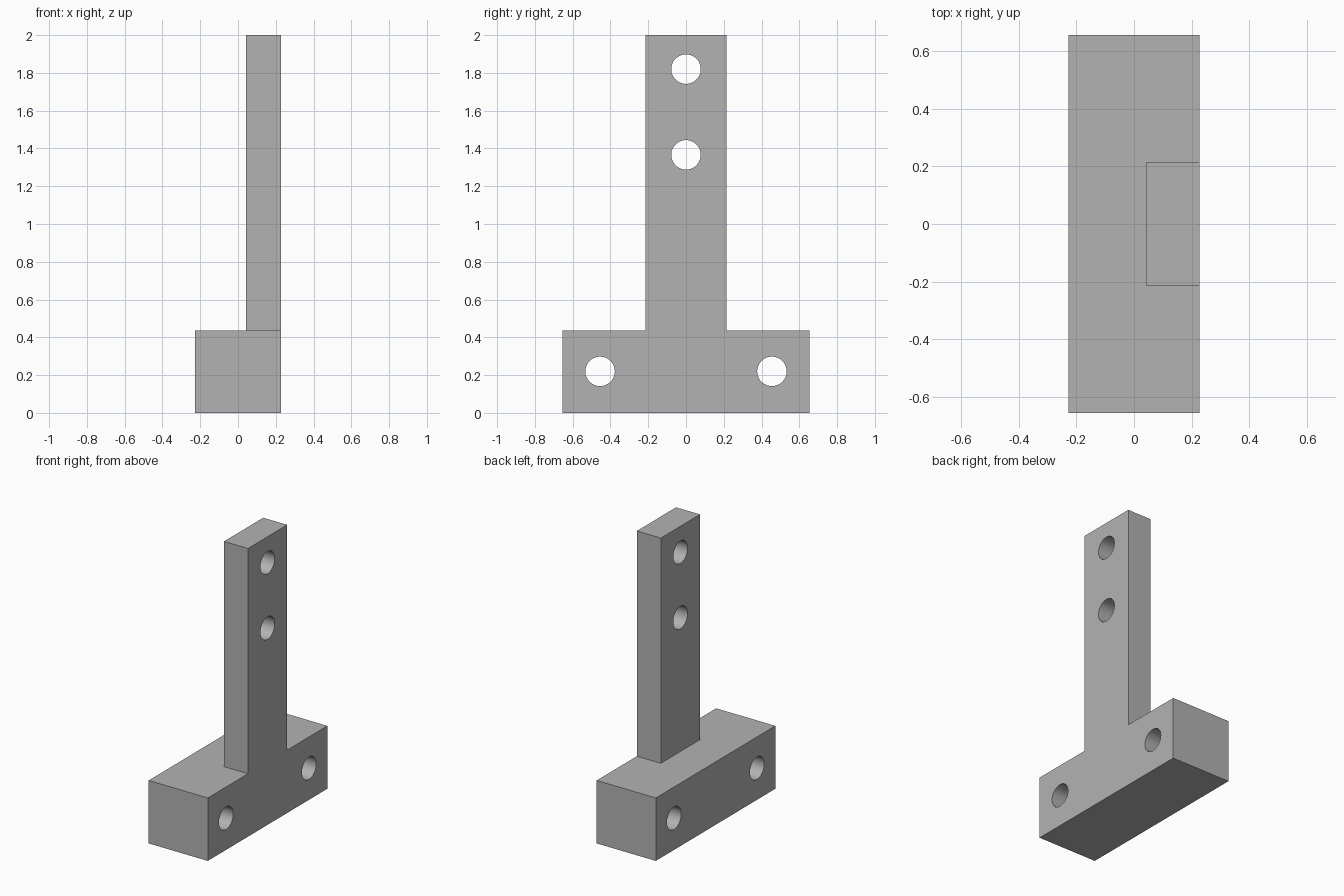
import bpy
import math

cube = bpy.data.objects.get("Cube")
if cube:
    bpy.data.objects.remove(cube, do_unlink=True)

# One plain grey for the whole bracket
grey = bpy.data.materials.new("plain grey")
grey.use_nodes = True
colour = (0.45, 0.45, 0.45, 1)
grey.diffuse_color = colour
grey.node_tree.nodes["Principled BSDF"].inputs["Base Color"].default_value = colour

HALF_DEPTH = 0.227      # half thickness of the foot along x
HOLE_RADIUS = 0.078


def box(name, x0, x1, half_y, z0, z1):
    bpy.ops.mesh.primitive_cube_add(size=1, location=((x0 + x1) / 2, 0, (z0 + z1) / 2))
    ob = bpy.context.object
    ob.name = name
    ob.scale = (x1 - x0, 2 * half_y, z1 - z0)
    bpy.ops.object.transform_apply(location=True, rotation=True, scale=True)
    ob.data.materials.append(grey)
    return ob


def hole_cutter(name, y, z):
    bpy.ops.mesh.primitive_cylinder_add(vertices=48, radius=HOLE_RADIUS, depth=1,
                                        location=(0, y, z), rotation=(0, math.pi / 2, 0))
    ob = bpy.context.object
    ob.name = name
    ob.data.materials.append(grey)
    return ob


def combine(target, other, operation):
    mod = target.modifiers.new(other.name, "BOOLEAN")
    mod.operation = operation
    mod.solver = "EXACT"
    mod.object = other
    bpy.context.view_layer.objects.active = target
    bpy.ops.object.modifier_apply(modifier=mod.name)
    bpy.data.objects.remove(other, do_unlink=True)


# Wide foot with the upright flush against its right-hand face
bracket = box("t_bracket", -HALF_DEPTH, HALF_DEPTH, 0.655, 0, 0.437)
upright = box("upright", 0.043, HALF_DEPTH, 0.215, 0.2, 2)
combine(bracket, upright, "UNION")

# Through holes: two in the upright, one at each end of the foot
for y, z in ((0, 1.82), (0, 1.366), (-0.455, 0.22), (0.455, 0.22)):
    combine(bracket, hole_cutter("hole_cutter", y, z), "DIFFERENCE")

# Smooth hole walls, crisp edges
bpy.ops.object.select_all(action="DESELECT")
bracket.select_set(True)
bpy.context.view_layer.objects.active = bracket
bpy.ops.object.shade_smooth_by_angle(angle=math.radians(30))
